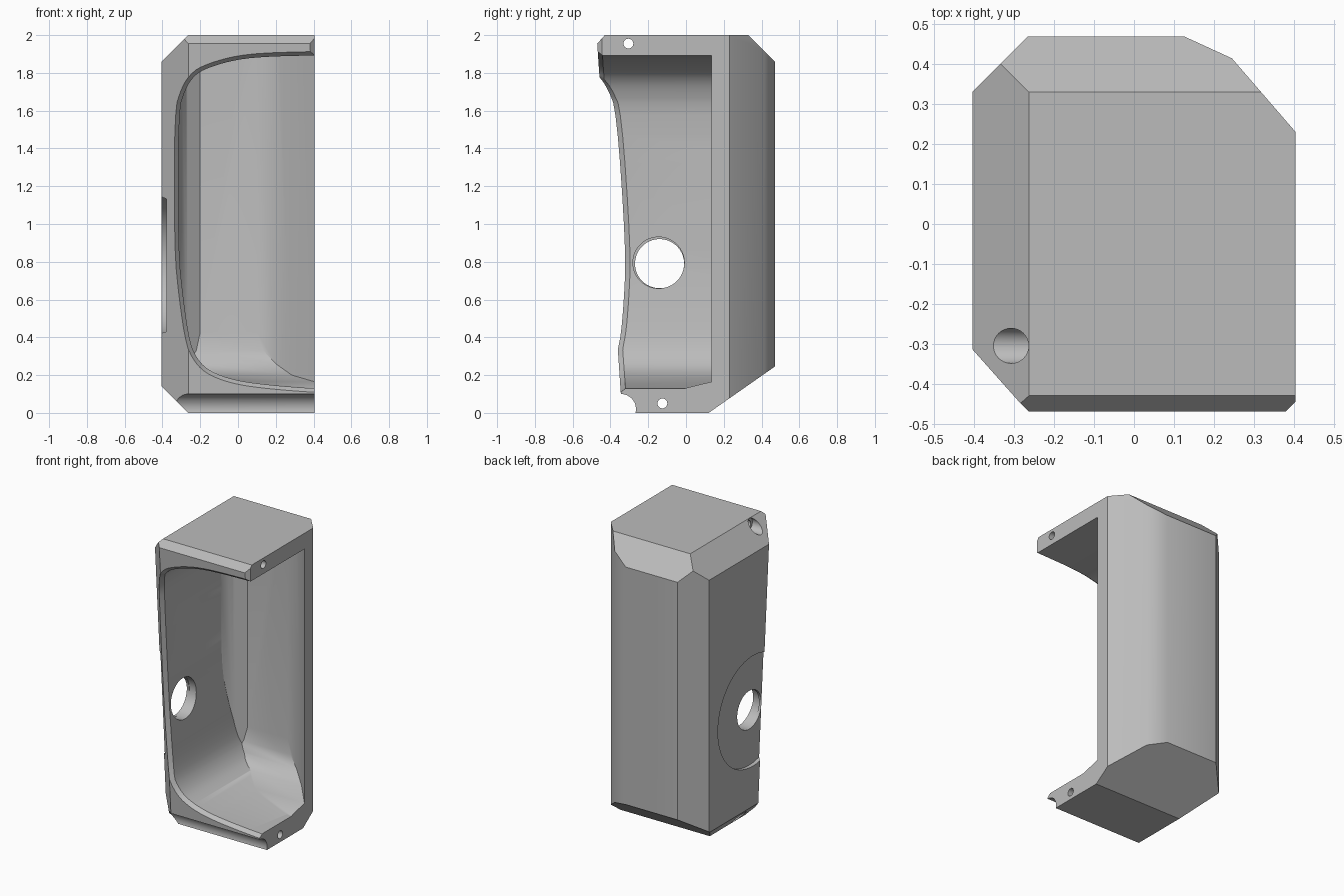
import bpy, bmesh, math
from mathutils import Vector

if "Cube" in bpy.data.objects:
    bpy.data.objects.remove(bpy.data.objects["Cube"], do_unlink=True)

TILT = 0.0674      # forward lean of the front face per unit of height
SLANT = 1.056      # slope of the vertical front corner bevel


def to_object(name, bm):
    bmesh.ops.recalc_face_normals(bm, faces=bm.faces)
    mesh = bpy.data.meshes.new(name)
    bm.to_mesh(mesh)
    bm.free()
    obj = bpy.data.objects.new(name, mesh)
    bpy.context.collection.objects.link(obj)
    return obj


def loft(name, loops):
    """Closed solid through matching loops of points, capped at both ends."""
    bm = bmesh.new()
    rings = [[bm.verts.new(p) for p in loop] for loop in loops]
    n = len(rings[0])
    for a, b in zip(rings, rings[1:]):
        for i in range(n):
            j = (i + 1) % n
            bm.faces.new((a[i], a[j], b[j], b[i]))
    bm.faces.new(rings[0])
    bm.faces.new(rings[-1])
    return to_object(name, bm)


def rod(name, y, z, radius, x0, x1, sides=48):
    """Cylinder along x."""
    ring = [(y + radius * math.cos(2 * math.pi * i / sides),
             z + radius * math.sin(2 * math.pi * i / sides)) for i in range(sides)]
    return loft(name, [[(x, *p) for p in ring] for x in (x0, x1)])


def boolean(target, tool, operation):
    tool.hide_render = True
    mod = target.modifiers.new(operation.title(), 'BOOLEAN')
    mod.operation, mod.solver, mod.object = operation, 'EXACT', tool
    bpy.context.view_layer.objects.active = target
    bpy.ops.object.modifier_apply(modifier=mod.name)
    bpy.data.objects.remove(tool, do_unlink=True)


def front_y(x, z):
    """Depth of the outer front surface."""
    return -0.47 + TILT * (1.955 - z) + SLANT * max(0, -0.263 - x)


# Outer shell: a block trimmed by bevel planes (point, outward normal)
bm = bmesh.new()
bmesh.ops.create_cube(bm, size=1)
for v in bm.verts:
    v.co = (v.co.x * 0.81, v.co.y * 1.1 - 0.08, v.co.z * 2 + 1)
trims = [
    ((-0.405, 0.33, 0), (-1, 1, 0)),            # back corner
    ((0.125, 0.47, 0), (0.055, 0.12, 0)),       # rounded back, first facet
    ((0.245, 0.415, 0), (0.185, 0.16, 0)),      # rounded back, second facet
    ((-0.263, 0, 2), (-1, 0, 1)),               # top side
    ((0, 0.33, 2), (0, 1, 1)),                  # top back
    ((0, 0.12, 0), (0, 0.245, -0.35)),          # bottom back
    ((-0.263, 0, 0), (-1, 0, -1)),              # bottom side
    ((0, -0.47, 1.955), (0, -1, -TILT)),        # leaning front
    ((-0.263, -0.47, 1.955), (-SLANT, -1, -TILT)),  # front corner
    ((0, -0.43, 2), (0, -0.045, 0.04)),         # top front lip
    ((0.38, -0.47, 0), (1, -1, 0)),             # lip tip
]
for point, normal in trims:
    cut = bmesh.ops.bisect_plane(bm, geom=bm.verts[:] + bm.edges[:] + bm.faces[:],
                                 plane_co=point, plane_no=Vector(normal).normalized(),
                                 clear_outer=True)
    edges = [e for e in cut["geom_cut"] if isinstance(e, bmesh.types.BMEdge)]
    bmesh.ops.contextual_create(bm, geom=edges)
body = to_object("housing_half", bm)

# Opening outline (x, z), softened by corner cutting
rim = [(0.6, 1.918), (0.4, 1.915), (0.114, 1.907), (-0.045, 1.886), (-0.2, 1.836),
       (-0.259, 1.788), (-0.3, 1.72), (-0.338, 1.6), (-0.338, 0.86), (-0.312, 0.6),
       (-0.276, 0.36), (-0.23, 0.265), (-0.16, 0.2), (-0.02, 0.15), (0.167, 0.125),
       (0.4, 0.107), (0.6, 0.1)]
for _ in range(2):
    soft = [rim[0]]
    for a, b in zip(rim, rim[1:]):
        a, b = Vector(a), Vector(b)
        soft += [a.lerp(b, 0.25), a.lerp(b, 0.75)]
    rim = [Vector(p) for p in soft + [rim[-1]]]
inner = []
for i, p in enumerate(rim):
    d = (rim[min(i + 1, len(rim) - 1)] - rim[max(i - 1, 0)]).normalized()
    inner.append(p + Vector((-d.y, d.x)) * 0.022)

# Cavity: bevelled opening, limited by the wall plan and the floor profile
cavity = loft("cavity_cutter", [
    [(p.x, -0.9, p.y) for p in rim],
    [(p.x, front_y(*p) - 0.002, p.y) for p in rim],
    [(q.x, front_y(*p) + 0.025, q.y) for p, q in zip(rim, inner)],
    [(q.x, 0.6, q.y) for q in inner]])
plan = [(-0.5, -1), (-0.5, 0.1), (-0.34, 0.2), (-0.315, 0.27), (-0.27, 0.34), (-0.2, 0.39),
        (0.1, 0.39), (0.2, 0.345), (0.285, 0.275), (0.405, 0.135), (0.55, -0.035), (0.55, -1)]
boolean(cavity, loft("plan_cutter", [[(x, y, z) for x, y in plan] for z in (-0.3, 2.3)]),
        'INTERSECT')
floor = [(-1, -0.2), (-0.1, 0.05), (0, 0.132), (0.135, 0.165), (0.275, 0.2), (0.345, 0.26),
         (0.375, 0.33), (0.392, 0.44), (0.42, 0.7), (0.42, 2.2), (-1, 2.2)]
boolean(cavity, loft("floor_cutter", [[(x, y, z) for y, z in floor] for x in (-0.7, 0.7)]),
        'INTERSECT')
boolean(body, cavity, 'DIFFERENCE')

# Round recess and through hole in the side wall, groove under the front edge
for args in [("recess_cutter", -0.14, 0.79, 0.375, -0.6, -0.378, 96),
             ("side_hole_cutter", -0.14, 0.79, 0.13, -0.5, -0.2, 64),
             ("side_hole_step_cutter", -0.145, 0.795, 0.136, -0.36, -0.2, 64),
             ("groove_cutter", -0.345, 0.02, 0.08, -0.6, 0.6, 64)]:
    boolean(body, rod(*args), 'DIFFERENCE')

# Screw holes with wider head pockets
for y, z in ((-0.305, 1.955), (-0.125, 0.05)):
    boolean(body, rod("screw_hole_cutter", y, z, 0.026, -0.5, 0.6, 32), 'DIFFERENCE')
    boolean(body, rod("screw_head_cutter", y, z, 0.044, -0.5, -0.255, 32), 'DIFFERENCE')

# Plain grey finish
grey = bpy.data.materials.new("plain_grey")
grey.use_nodes = True
colour = (0.5, 0.5, 0.5, 1)
grey.diffuse_color = colour
grey.node_tree.nodes["Principled BSDF"].inputs["Base Color"].default_value = colour
body.data.materials.clear()
body.data.materials.append(grey)
for face in body.data.polygons:
    face.material_index = 0

bpy.ops.object.select_all(action='DESELECT')
body.select_set(True)
bpy.context.view_layer.objects.active = body
bpy.ops.object.shade_smooth_by_angle(angle=math.radians(30))
